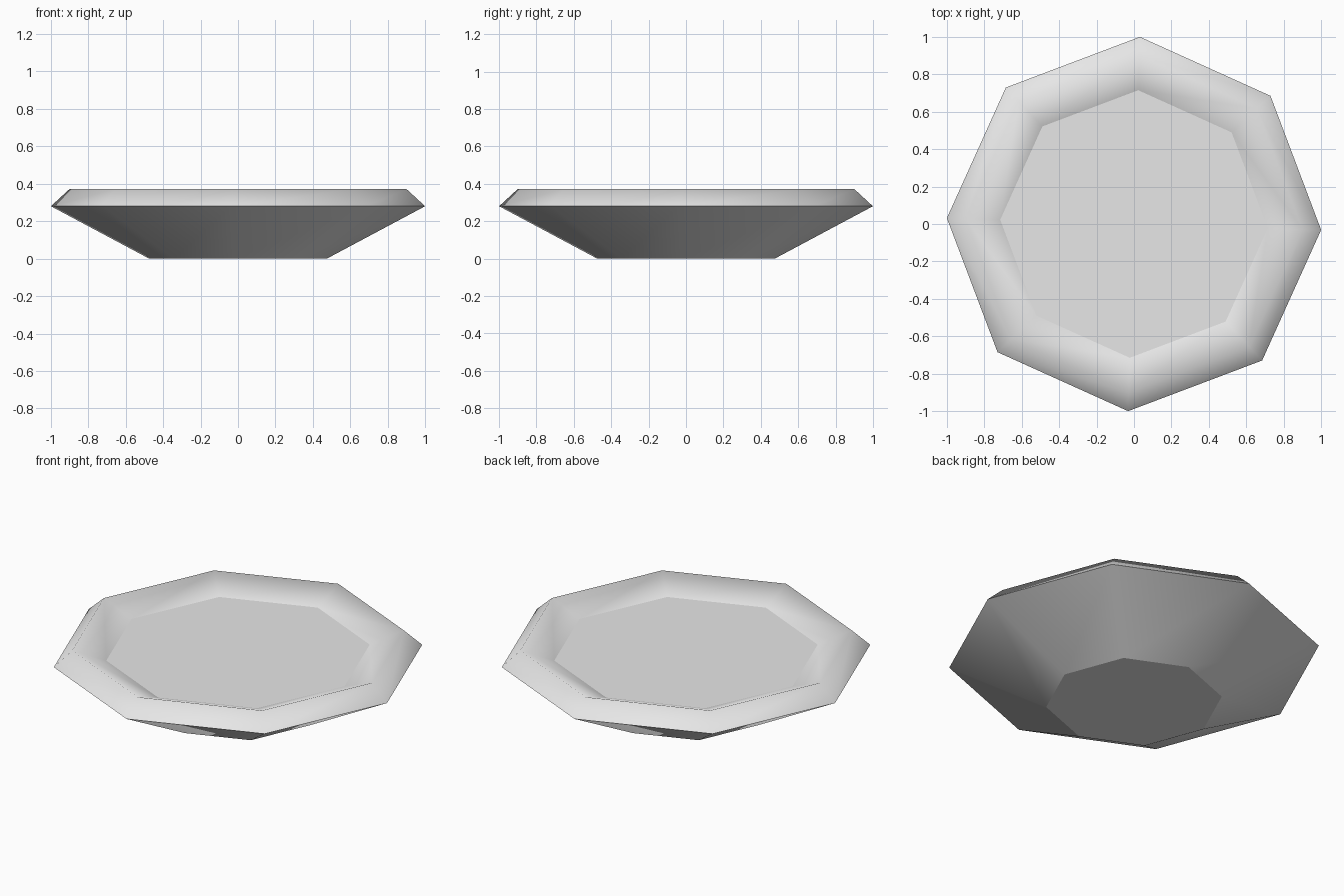
import bpy
import bmesh
from math import cos, sin, radians, tau

cube = bpy.data.objects.get("Cube")
if cube:
    bpy.data.objects.remove(cube, do_unlink=True)

SIDES = 8
TURN = radians(-1.8)

# Profile from the base up over the rim to the well: radius, height, crease
PROFILE = [
    (0.475, 0.0, True),
    (1.0, 0.28, True),
    (0.9, 0.372, False),
    (0.715, 0.3, True),
]

# Single glaze colour
grey = bpy.data.materials.new("light grey")
grey.use_nodes = True
colour = (0.8, 0.8, 0.8, 1)
grey.diffuse_color = colour
grey.node_tree.nodes["Principled BSDF"].inputs["Base Color"].default_value = colour


def ring(bm, radius, height):
    angles = [TURN + tau * i / SIDES for i in range(SIDES)]
    return [bm.verts.new((radius * cos(a), radius * sin(a), height)) for a in angles]


# Shallow eight-sided dish
bm = bmesh.new()
rings = [ring(bm, r, z) for r, z, _ in PROFILE]

# Sloping walls, smooth shaded
for low, high in zip(rings, rings[1:]):
    for i in range(SIDES):
        j = (i + 1) % SIDES
        face = bm.faces.new((low[i], low[j], high[j], high[i]))
        face.smooth = True

# Flat foot and flat well
bm.faces.new(rings[0][::-1])
bm.faces.new(rings[-1])

# Crisp creases at the foot, the outer edge and the well
for verts, (_, _, crease) in zip(rings, PROFILE):
    if crease:
        for i in range(SIDES):
            bm.edges.get((verts[i], verts[(i + 1) % SIDES])).smooth = False

bmesh.ops.recalc_face_normals(bm, faces=bm.faces)
mesh = bpy.data.meshes.new("dish")
bm.to_mesh(mesh)
bm.free()
mesh.materials.append(grey)
dish = bpy.data.objects.new("dish", mesh)
bpy.context.collection.objects.link(dish)
